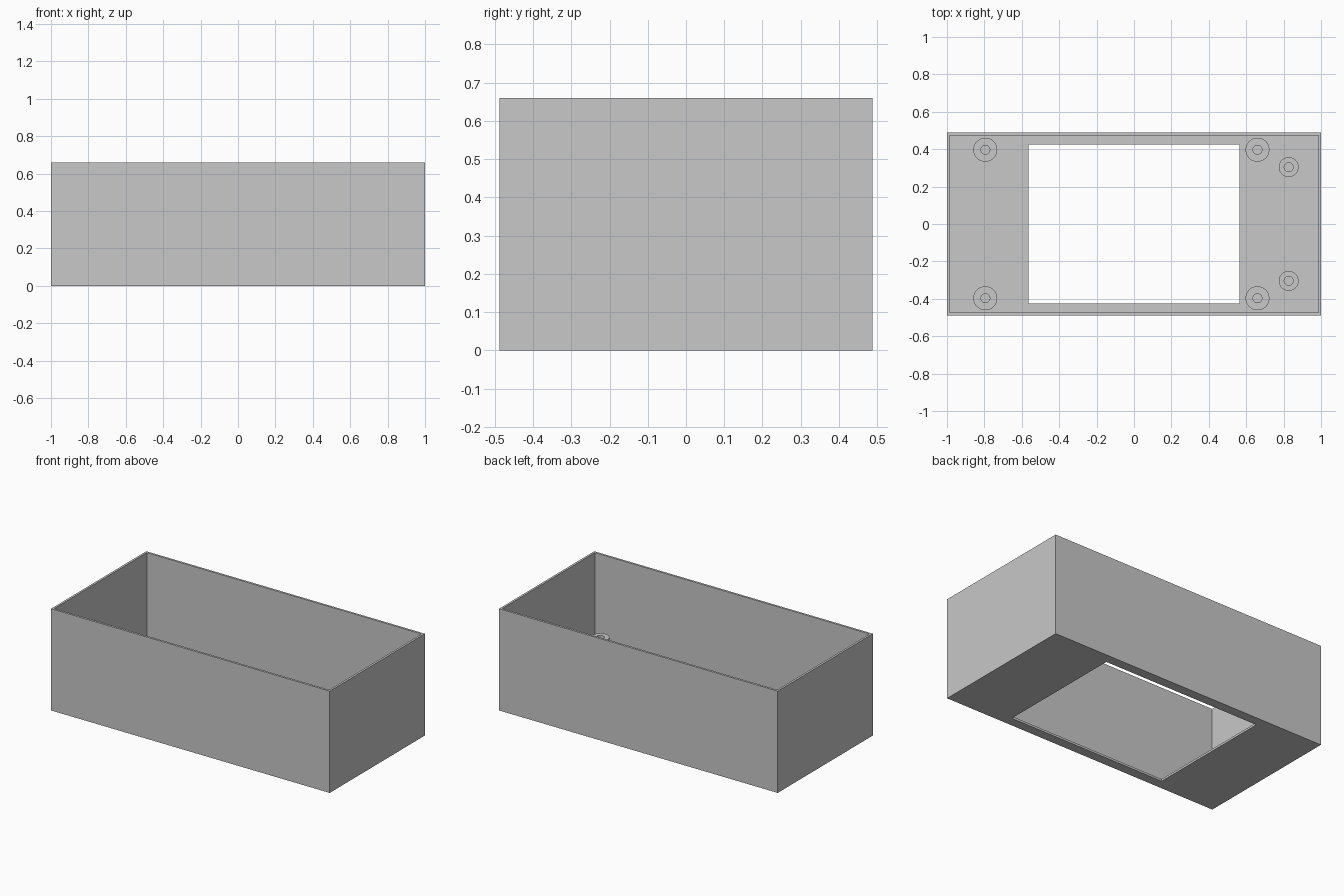
import bpy, bmesh, math

cube = bpy.data.objects.get("Cube")
if cube:
    bpy.data.objects.remove(cube, do_unlink=True)

grey = bpy.data.materials.new("light_grey")
grey.use_nodes = True
grey.diffuse_color = (0.58, 0.58, 0.58, 1)
grey.node_tree.nodes["Principled BSDF"].inputs["Base Color"].default_value = grey.diffuse_color

LENGTH, WIDTH, HEIGHT, WALL = 2.0, 0.976, 0.66, 0.014


def rectangle(hx, hy, z):
    return [(-hx, -hy, z), (hx, -hy, z), (hx, hy, z), (-hx, hy, z)]


def circle(radius, z, sides=48):
    angles = [2 * math.pi * i / sides for i in range(sides)]
    return [(radius * math.cos(a), radius * math.sin(a), z) for a in angles]


def ring_solid(name, rings, closed=False, location=(0, 0, 0)):
    """Skin consecutive rings; join last to first, or cap the last ring."""
    bm = bmesh.new()
    loops = [[bm.verts.new(p) for p in ring] for ring in rings]
    pairs = list(zip(loops, loops[1:]))
    if closed:
        pairs.append((loops[-1], loops[0]))
    else:
        bm.faces.new(loops[0])
        bm.faces.new(loops[-1])
    for a, b in pairs:
        for i in range(len(a)):
            j = (i + 1) % len(a)
            bm.faces.new((a[i], a[j], b[j], b[i]))
    bmesh.ops.recalc_face_normals(bm, faces=bm.faces)
    mesh = bpy.data.meshes.new(name)
    bm.to_mesh(mesh)
    bm.free()
    mesh.materials.append(grey)
    obj = bpy.data.objects.new(name, mesh)
    obj.location = location
    bpy.context.collection.objects.link(obj)
    return obj


# Open tray: one wall profile swept round, with a large window in the floor
hx, hy = LENGTH / 2, WIDTH / 2
window = (0.565, 0.425)
ring_solid("enclosure_shell", [
    rectangle(*window, 0),
    rectangle(hx, hy, 0),
    rectangle(hx, hy, HEIGHT),
    rectangle(hx - WALL, hy - WALL, HEIGHT),
    rectangle(hx - WALL, hy - WALL, WALL),
    rectangle(*window, WALL),
], closed=True)


# Hollow screw posts standing on the floor
def screw_post(name, x, y, radius, top, bore=0.024):
    post = ring_solid(name, [
        circle(radius, WALL / 2),
        circle(radius, top),
        circle(bore, top),
        circle(bore, WALL),
    ], location=(x, y, 0))
    bpy.ops.object.select_all(action="DESELECT")
    post.select_set(True)
    bpy.context.view_layer.objects.active = post
    bpy.ops.object.shade_smooth_by_angle(angle=math.radians(30))


for side, sign in (("front", -1), ("back", 1)):
    screw_post(f"{side}_right_short_post", -0.795, sign * 0.397, 0.064, 0.07)
    screw_post(f"{side}_left_short_post", 0.66, sign * 0.397, 0.064, 0.07)
    screw_post(f"{side}_left_tall_post", 0.827, sign * 0.304, 0.053, 0.22)
